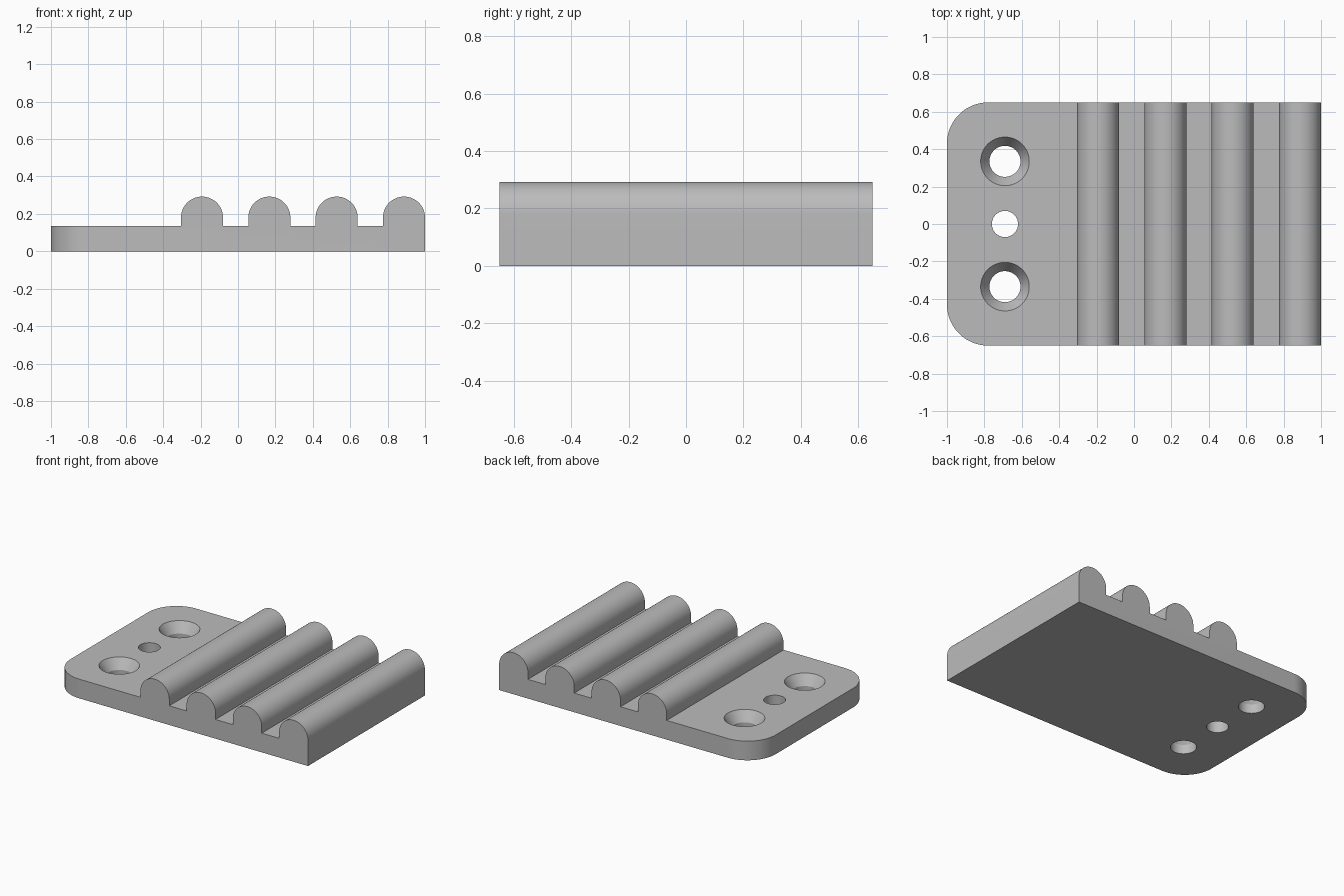
import bpy, bmesh, math

if "Cube" in bpy.data.objects:
    bpy.data.objects.remove(bpy.data.objects["Cube"], do_unlink=True)

HALF_Y, PLATE_TOP = 0.65, 0.135
RIDGE_R, RIDGE_Z = 0.1125, 0.18
HOLE_X = -0.69

grey = bpy.data.materials.new("plain_grey")
grey.use_nodes = True
grey.diffuse_color = (0.5, 0.5, 0.5, 1)
grey.node_tree.nodes["Principled BSDF"].inputs["Base Color"].default_value = (0.5, 0.5, 0.5, 1)


def make_object(name, bm):
    bmesh.ops.recalc_face_normals(bm, faces=bm.faces)
    mesh = bpy.data.meshes.new(name)
    bm.to_mesh(mesh)
    bm.free()
    mesh.materials.append(grey)
    obj = bpy.data.objects.new(name, mesh)
    bpy.context.collection.objects.link(obj)
    return obj


# Side profile: flat plate with four round-topped ridges
profile = [(-1, 0), (-1, PLATE_TOP)]
for i in range(4):
    cx = 1 - RIDGE_R - 0.36 * (3 - i)
    profile.append((cx - RIDGE_R, PLATE_TOP))
    for k in range(33):
        a = math.pi * (1 - k / 32)
        profile.append((cx + RIDGE_R * math.cos(a), RIDGE_Z + RIDGE_R * math.sin(a)))
    if i < 3:
        profile.append((cx + RIDGE_R, PLATE_TOP))
profile.append((1, 0))

bm = bmesh.new()
face = bm.faces.new([bm.verts.new((x, -HALF_Y, z)) for x, z in profile])
grown = bmesh.ops.extrude_face_region(bm, geom=[face])["geom"]
bmesh.ops.translate(bm, vec=(0, 2 * HALF_Y, 0),
                    verts=[v for v in grown if isinstance(v, bmesh.types.BMVert)])

# Rounded corners at the screw end
corners = [e for e in bm.edges if all(v.co.x < -0.99 for v in e.verts)
           and abs(e.verts[0].co.y - e.verts[1].co.y) < 0.01]
bmesh.ops.bevel(bm, geom=corners, offset=0.22, segments=24, profile=0.5, affect='EDGES')
plate = make_object("ridged_plate", bm)


# Turned cutters for the screw holes
def cut_hole(name, y, rings, sides=64):
    bm = bmesh.new()
    loops = [[bm.verts.new((HOLE_X + r * math.cos(math.tau * k / sides),
                            y + r * math.sin(math.tau * k / sides), z))
              for k in range(sides)] for r, z in rings]
    for low, high in zip(loops, loops[1:]):
        for k in range(sides):
            n = (k + 1) % sides
            bm.faces.new((low[k], low[n], high[n], high[k]))
    bm.faces.new(loops[0])
    bm.faces.new(loops[-1])
    cutter = make_object(name, bm)
    cutter.hide_render = True
    cutter.hide_viewport = True
    cut = plate.modifiers.new(name, 'BOOLEAN')
    cut.operation, cut.solver, cut.object = 'DIFFERENCE', 'EXACT', cutter
    return cutter


countersunk = [(0.083, -0.1), (0.083, 0.065), (0.13, PLATE_TOP), (0.13, 0.3)]
cutters = [cut_hole("front_screw_cutter", -0.335, countersunk),
           cut_hole("back_screw_cutter", 0.335, countersunk),
           cut_hole("middle_hole_cutter", 0, [(0.07, -0.1), (0.07, 0.3)])]

# Apply the cuts, then shade smooth with sharp edges kept
bpy.ops.object.select_all(action='DESELECT')
bpy.context.view_layer.objects.active = plate
plate.select_set(True)
for modifier in list(plate.modifiers):
    bpy.ops.object.modifier_apply(modifier=modifier.name)
for cutter in cutters:
    bpy.data.objects.remove(cutter, do_unlink=True)
bpy.ops.object.shade_smooth_by_angle(angle=math.radians(30))
